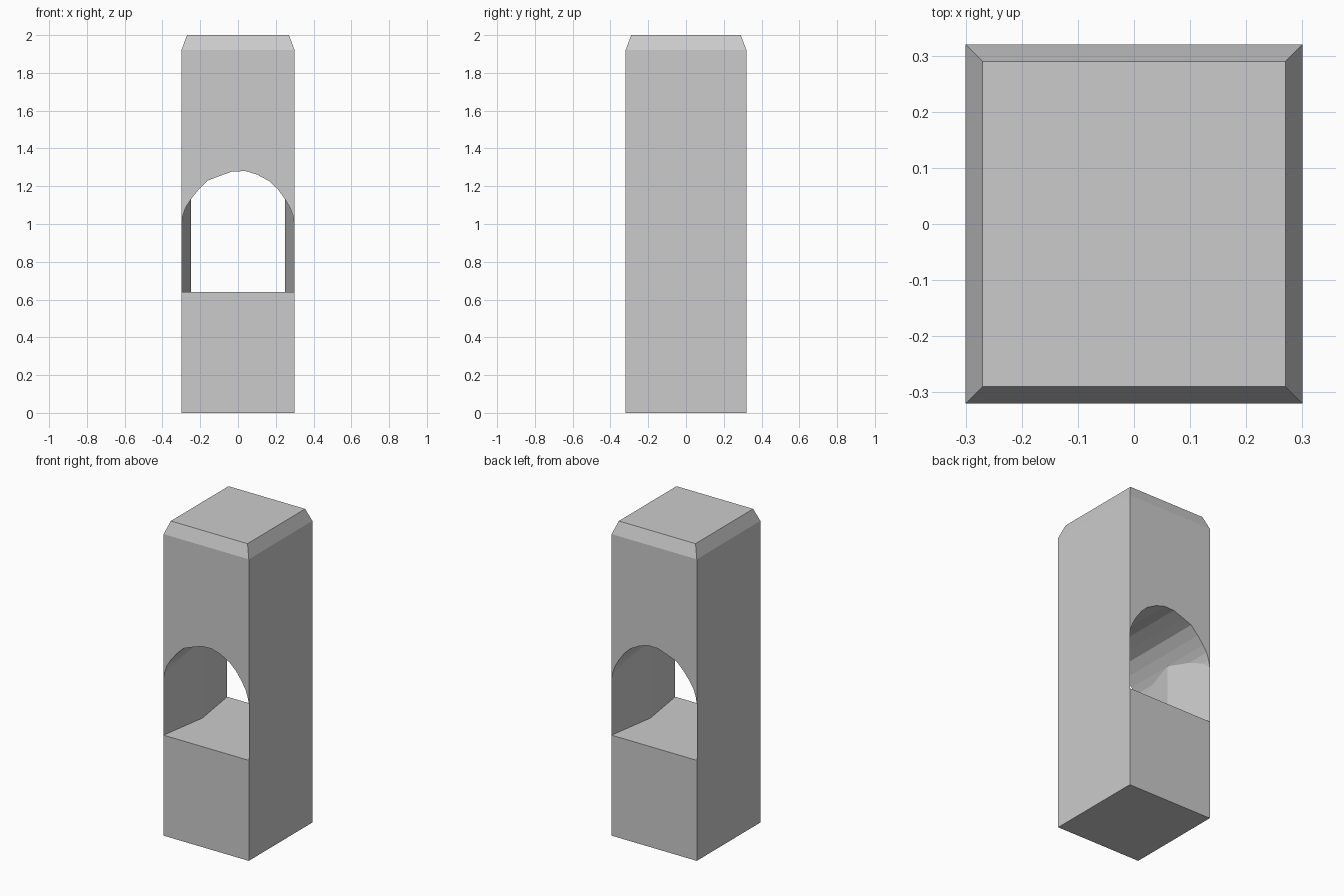
import bpy, bmesh

if "Cube" in bpy.data.objects:
    bpy.data.objects.remove(bpy.data.objects["Cube"])

W, D = 0.30, 0.32            # half width, half depth
SILL, SPRING, EAVE, TOP = 0.64, 1.0, 1.92, 2.0
NECK, INSET = 0.25, 0.03     # half width of the opening at mid depth, top chamfer

# Arch outline seen from the front, left to right
ARCH = [(-W, SPRING), (-0.292, 1.045), (-0.276, 1.09), (-NECK, 1.13), (-0.21, 1.18),
        (-0.16, 1.23), (-0.10, 1.253), (-0.03, 1.278), (0.04, 1.28), (0.10, 1.262),
        (0.165, 1.227), (0.21, 1.185), (NECK, 1.13), (0.276, 1.085), (0.291, 1.045), (W, SPRING)]

bm = bmesh.new()


def face(points):
    bm.faces.new([bm.verts.new(p) for p in points])


def wall_y(x):
    """Distance from mid depth at which the tapered jamb meets this x."""
    return D * max(0.0, (abs(x) - NECK) / (W - NECK))


def rect(x, y, z):
    return [(-x, -y, z), (x, -y, z), (x, y, z), (-x, y, z)]


# Bottom, chamfered top
face(rect(W, D, 0))
low, high = rect(W, D, EAVE), rect(W - INSET, D - INSET, TOP)
face(high)
for i in range(4):
    j = (i + 1) % 4
    face([low[i], low[j], high[j], high[i]])

# Sill, with jambs pinching in at mid depth
face([(-W, -D, SILL), (W, -D, SILL), (NECK, 0, SILL),
      (W, D, SILL), (-W, D, SILL), (-NECK, 0, SILL)])

for s in (-1, 1):
    # Outer side
    face([(s * W, y, z) for y, z in ((-D, 0), (D, 0), (D, SILL), (D, SPRING), (D, EAVE),
                                     (-D, EAVE), (-D, SPRING), (-D, SILL))])
    # Front or back face, below and above the opening
    y = s * D
    face([(-W, y, 0), (W, y, 0), (W, y, SILL), (-W, y, SILL)])
    face([(x, y, z) for x, z in ARCH] + [(W, y, EAVE), (-W, y, EAVE)])
    # Arched ceiling, split at mid depth
    for (x0, z0), (x1, z1) in zip(ARCH, ARCH[1:]):
        ring = [(x0, y, z0), (x1, y, z1), (x1, s * wall_y(x1), z1), (x0, s * wall_y(x0), z0)]
        face(list(dict.fromkeys(ring)))
    # Tapered jambs
    for t in (-1, 1):
        edge = [(x, s * wall_y(x), z) for x, z in ARCH if t * x >= NECK]
        if t > 0:
            edge.reverse()
        face(edge + [(t * NECK, 0, SILL), (t * W, y, SILL)])

bmesh.ops.remove_doubles(bm, verts=bm.verts, dist=1e-5)
bmesh.ops.recalc_face_normals(bm, faces=bm.faces)
mesh = bpy.data.meshes.new("arched_pillar")
bm.to_mesh(mesh)
bm.free()
bpy.context.collection.objects.link(bpy.data.objects.new("arched_pillar", mesh))
